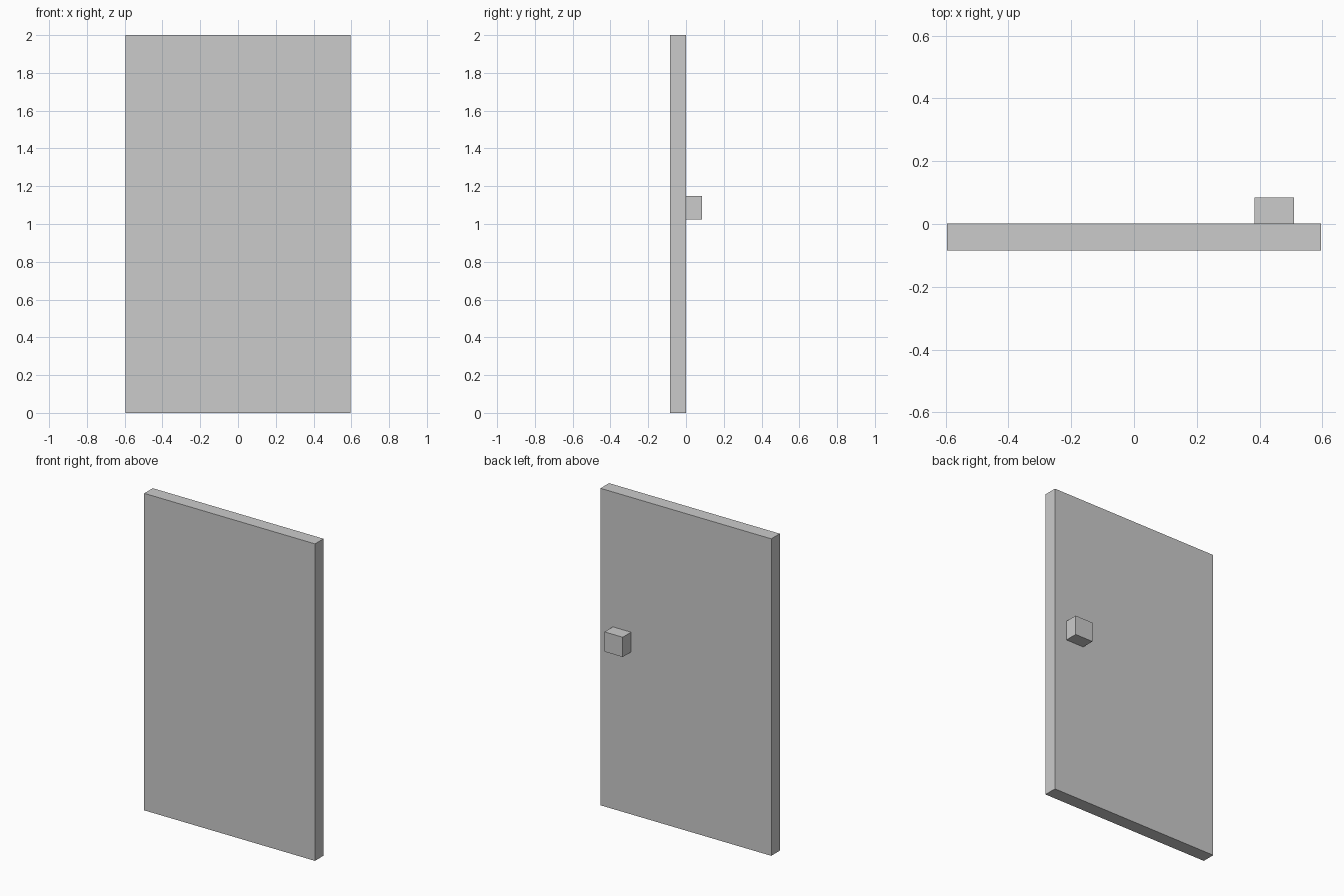
import bpy

if "Cube" in bpy.data.objects:
    bpy.data.objects.remove(bpy.data.objects["Cube"])


def box(name, x, y, z):
    """Axis-aligned box from (min, max) ranges."""
    lo, hi = zip(x, y, z)
    bpy.ops.mesh.primitive_cube_add(size=1, location=[(a + b) / 2 for a, b in zip(lo, hi)])
    ob = bpy.context.object
    ob.name = name
    ob.scale = [b - a for a, b in zip(lo, hi)]
    bpy.ops.object.transform_apply(location=False, rotation=False, scale=True)
    return ob


# Door slab
box("door_panel", (-0.596, 0.596), (-0.084, 0.001), (0, 2))

# Square knob on the back face
box("door_knob", (0.383, 0.510), (0.001, 0.084), (1.024, 1.149))
